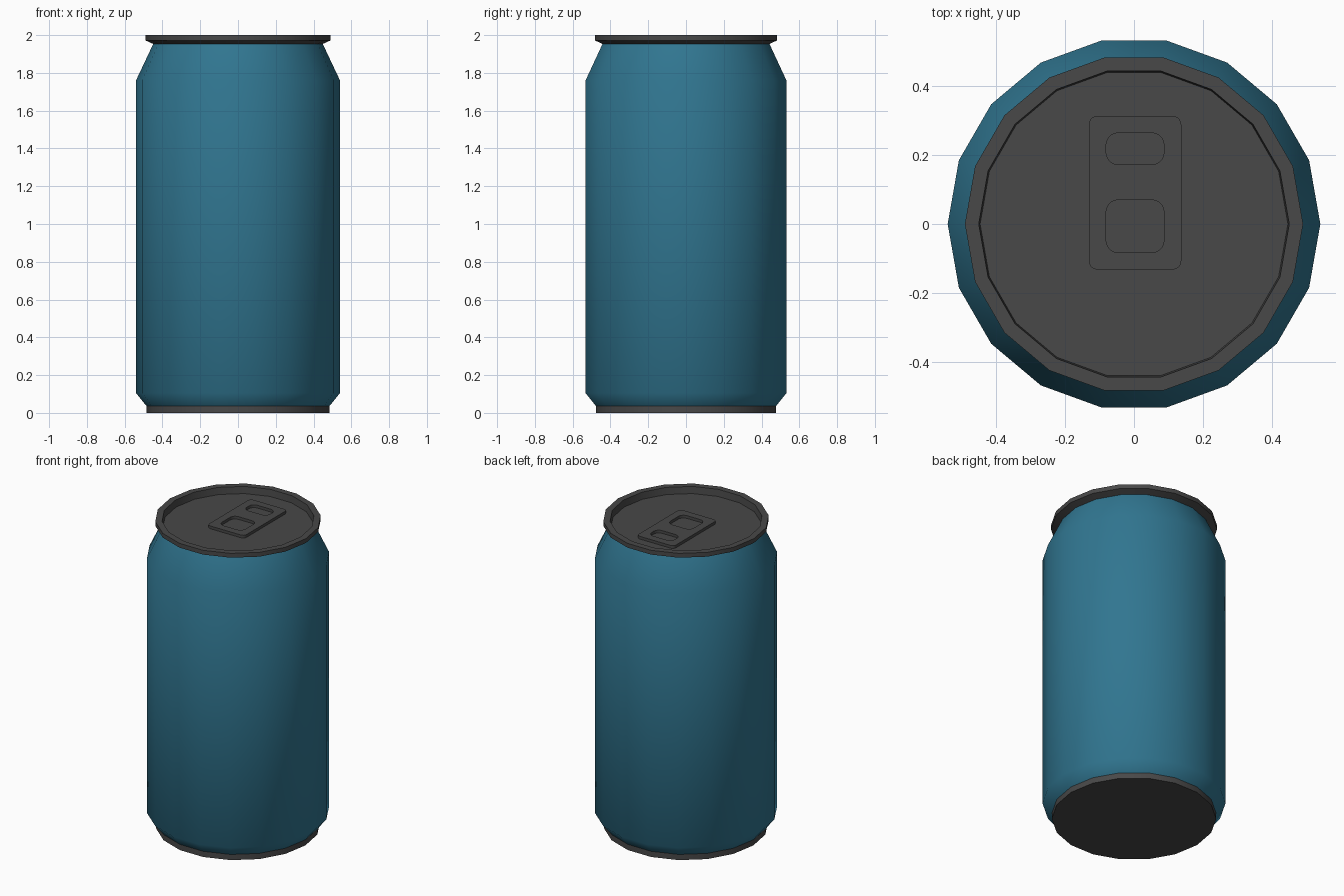
import bpy, bmesh
from math import cos, sin, pi, radians

if "Cube" in bpy.data.objects:
    bpy.data.objects.remove(bpy.data.objects["Cube"])

SIDES = 18


def material(name, color):
    m = bpy.data.materials.new(name)
    m.diffuse_color = (*color, 1)
    m.use_nodes = True
    m.node_tree.nodes["Principled BSDF"].inputs["Base Color"].default_value = m.diffuse_color
    return m


paint = material("blue_paint", (0.03, 0.18, 0.28))
metal = material("dark_metal", (0.065, 0.065, 0.065))


def smooth(ob, angle):
    bpy.ops.object.select_all(action='DESELECT')
    ob.select_set(True)
    bpy.context.view_layer.objects.active = ob
    bpy.ops.object.shade_smooth_by_angle(angle=radians(angle))


def lathe(name, profile, mat, angle, cap_start=False, cap_end=False):
    """Revolve (radius, z) points, listed bottom outside to top inside."""
    bm = bmesh.new()
    rings = [[bm.verts.new((r * cos(2 * pi * i / SIDES), r * sin(2 * pi * i / SIDES), z))
              for i in range(SIDES)] for r, z in profile]
    for a, b in zip(rings, rings[1:]):
        for i in range(SIDES):
            j = (i + 1) % SIDES
            bm.faces.new((a[i], a[j], b[j], b[i]))
    if cap_start:
        bm.faces.new(rings[0][::-1])
    if cap_end:
        bm.faces.new(rings[-1])
    me = bpy.data.meshes.new(name)
    bm.to_mesh(me)
    bm.free()
    me.materials.append(mat)
    ob = bpy.data.objects.new(name, me)
    bpy.context.collection.objects.link(ob)
    smooth(ob, angle)
    return ob


def rounded_rect(x0, x1, y0, y1, r, steps=5):
    corners = [(x1 - r, y1 - r), (x0 + r, y1 - r), (x0 + r, y0 + r), (x1 - r, y0 + r)]
    return [(cx + r * cos(pi / 2 * (q + s / steps)), cy + r * sin(pi / 2 * (q + s / steps)))
            for q, (cx, cy) in enumerate(corners) for s in range(steps + 1)]


# Painted body with shoulder and tapered foot
lathe("can_body", [(0.485, 0.037), (0.54, 0.105), (0.54, 1.76), (0.448, 1.955)], paint, 50)

# Bottom disc
lathe("can_base", [(0.485, 0), (0.485, 0.037)], metal, 30, True, True)

# Lid with raised rim and sunken floor
lathe("can_lid", [(0.448, 1.953), (0.49, 1.972), (0.49, 2.0), (0.45, 2.0), (0.446, 1.955)],
      metal, 30, False, True)

# Pull tab: flat plate with two openings
curve = bpy.data.curves.new("pull_tab", 'CURVE')
curve.dimensions = '2D'
curve.fill_mode = 'BOTH'
curve.extrude = 0.009
for outline in (rounded_rect(-0.131, 0.137, -0.132, 0.313, 0.025),
                rounded_rect(-0.081, 0.087, 0.172, 0.264, 0.036),
                rounded_rect(-0.081, 0.087, -0.083, 0.070, 0.036)):
    spline = curve.splines.new('POLY')
    spline.points.add(len(outline) - 1)
    for p, (x, y) in zip(spline.points, outline):
        p.co = (x, y, 0, 1)
    spline.use_cyclic_u = True
curve.materials.append(metal)
tab = bpy.data.objects.new("pull_tab", curve)
tab.location.z = 1.964
bpy.context.collection.objects.link(tab)
bpy.ops.object.select_all(action='DESELECT')
tab.select_set(True)
bpy.context.view_layer.objects.active = tab
bpy.ops.object.convert(target='MESH')
smooth(bpy.context.object, 30)
